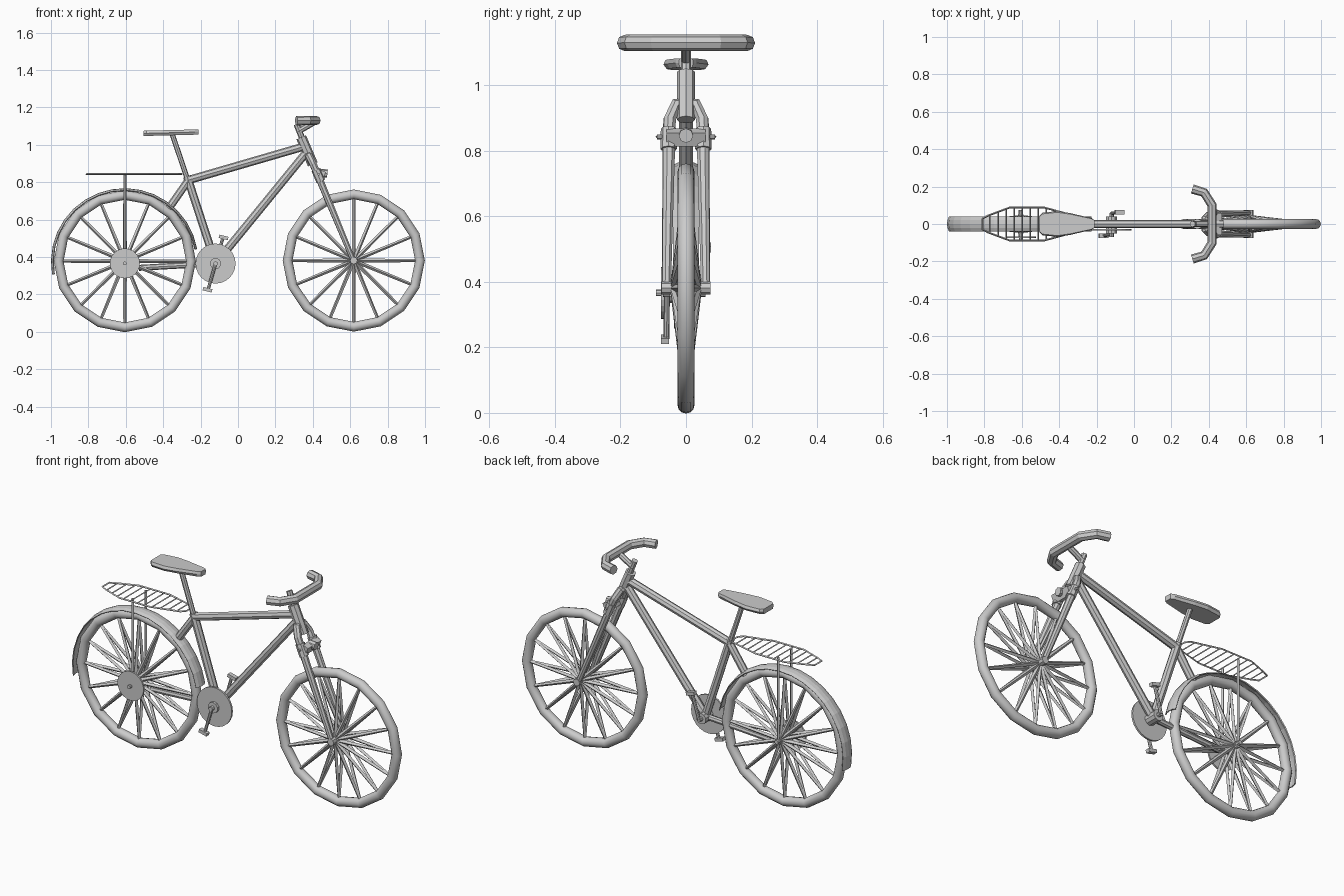
import bpy, bmesh, math
from mathutils import Vector

if "Cube" in bpy.data.objects:
    bpy.data.objects.remove(bpy.data.objects["Cube"])

REAR = Vector((-0.605, 0, 0.378))
FRONT = Vector((0.619, 0, 0.381))
CRANK = Vector((-0.12, 0, 0.365))


def tubes(name, paths, r, res=2, taper=None):
    """One object made of several swept tubes; taper = end radius factor."""
    cu = bpy.data.curves.new(name, 'CURVE')
    cu.dimensions = '3D'
    cu.bevel_depth = r
    cu.bevel_resolution = res
    cu.use_fill_caps = True
    for pts in paths:
        s = cu.splines.new('POLY')
        s.points.add(len(pts) - 1)
        for p, co in zip(s.points, pts):
            p.co = (*co, 1)
        if taper:
            s.points[-1].radius = taper
    ob = bpy.data.objects.new(name, cu)
    bpy.context.collection.objects.link(ob)
    bpy.ops.object.select_all(action='DESELECT')
    bpy.context.view_layer.objects.active = ob
    ob.select_set(True)
    bpy.ops.object.convert(target='MESH')
    for p in bpy.context.object.data.polygons:
        p.use_smooth = False


def both(pts):
    """A path and its mirror across y = 0."""
    return [pts, [(x, -y, z) for x, y, z in pts]]


def disc(name, c, y0, y1, r, n=24):
    bpy.ops.mesh.primitive_cylinder_add(vertices=n, radius=r, depth=abs(y1 - y0),
                                        location=(c[0], (y0 + y1) / 2, c[2]),
                                        rotation=(math.pi / 2, 0, 0))
    bpy.context.object.name = name


def box(name, loc, size, tilt=0):
    bpy.ops.mesh.primitive_cube_add(size=1, location=loc, rotation=(0, tilt, 0))
    ob = bpy.context.object
    ob.name = name
    ob.scale = size


def strip(name, sections):
    """Skin through closed cross-sections with the same point count, capped."""
    bm = bmesh.new()
    rings = [[bm.verts.new(p) for p in sec] for sec in sections]
    n = len(rings[0])
    for a, b in zip(rings, rings[1:]):
        for i in range(n):
            bm.faces.new((a[i], a[(i + 1) % n], b[(i + 1) % n], b[i]))
    bm.faces.new(rings[0])
    bm.faces.new(rings[-1])
    bmesh.ops.recalc_face_normals(bm, faces=bm.faces)
    me = bpy.data.meshes.new(name)
    bm.to_mesh(me)
    bm.free()
    ob = bpy.data.objects.new(name, me)
    bpy.context.collection.objects.link(ob)


# wheels: tyre, spokes from both hub flanges, hub
for label, c in (("rear", REAR), ("front", FRONT)):
    bpy.ops.mesh.primitive_torus_add(major_segments=16, minor_segments=12, major_radius=0.354,
                                     minor_radius=0.026, location=c, rotation=(math.pi / 2, 0, 0))
    bpy.context.object.name = label + "_tyre"
    bpy.ops.object.shade_smooth_by_angle(angle=math.radians(40))
    spokes = []
    for i in range(16):
        a = i * math.pi / 8
        d = Vector((math.cos(a), 0, math.sin(a)))
        for y in (-0.036, 0.036):
            spokes.append([c + d * 0.012 + Vector((0, y, 0)), c + d * 0.34])
    tubes(label + "_spokes", spokes, 0.011, 0, 0.75)
    disc(label + "_hub", c, -0.05, 0.05, 0.016, 10)
    disc(label + "_axle", c, -0.075, 0.075, 0.02 if label == "front" else 0.012, 8)

# rear mudguard: shallow arched strip around the rear tyre
arch = [(-0.04, 0.383), (-0.022, 0.391), (0, 0.394), (0.022, 0.391), (0.04, 0.383),
        (0.036, 0.379), (0.02, 0.386), (0, 0.389), (-0.02, 0.386), (-0.036, 0.379)]
centre = Vector((-0.606, 0, 0.374))
secs = []
for i in range(17):
    a = math.radians(10 + 180 * i / 16)
    secs.append([centre + Vector((r * math.cos(a), y, r * math.sin(a))) for y, r in arch])
strip("mudguard", secs)

# frame
tubes("seat_tube", [[CRANK, (-0.272, 0, 0.83)]], 0.022)
tubes("top_tube", [[(-0.27, 0, 0.81), (0.35, 0, 0.99)]], 0.022)
tubes("down_tube", [[CRANK, (0.37, 0, 0.965)]], 0.022)
tubes("seat_stay", [[(-0.265, 0, 0.81), (-0.37, 0, 0.66)]], 0.021)
tubes("chain_stay", [[CRANK, (-0.53, 0, 0.342)]], 0.016)
tubes("head_tube", [[(0.338, 0, 1.04), (0.4, 0, 0.895)]], 0.028)
tubes("seat_post", [[(-0.265, 0, 0.8), (-0.352, 0, 1.058)]], 0.014)

# saddle: lofted rounded slab, wide at the back
secs = []
for x, w in ((-0.505, 0.045), (-0.49, 0.06), (-0.41, 0.069), (-0.34, 0.058), (-0.23, 0.032), (-0.212, 0.022)):
    top = 1.075 + (x + 0.505) * 0.025
    bot = 1.047 + (x + 0.505) * 0.025
    mid = (top + bot) / 2
    secs.append([(x, -w, mid), (x, -w * 0.85, bot), (x, w * 0.85, bot),
                 (x, w, mid), (x, w * 0.9, top), (x, -w * 0.9, top)])
strip("saddle", secs)

# stem and handlebar
tubes("stem", [[(0.345, 0, 1.03), (0.313, 0, 1.11)], [(0.32, 0, 1.07), (0.42, 0, 1.128)]], 0.016)
half = [(0.312, 0.187, 1.129), (0.375, 0.168, 1.13), (0.418, 0.1, 1.13)]
tubes("handlebar", [half + [(x, -y, z) for x, y, z in reversed(half)]], 0.025)

# fork: arched legs, collars, crown bridge with a front boss
leg = [(0.375, 0, 0.942), (0.38, 0.03, 0.94), (0.402, 0.05, 0.895), (0.43, 0.052, 0.83), (0.619, 0.06, 0.375)]
tubes("fork_legs", both(leg), 0.02, 2, 0.72)
tubes("fork_collars", both([(0.417, 0.052, 0.866), (0.443, 0.053, 0.805)]), 0.025)
box("fork_bridge", (0.445, 0, 0.84), (0.035, 0.12, 0.045), 0.39)
tubes("front_boss", [[(0.44, 0, 0.85), (0.478, 0, 0.846)]], 0.022)
disc("bridge_bolt", (0.432, 0, 0.842), -0.088, 0.088, 0.007, 6)

# drivetrain
SPROCKET = REAR - Vector((0, 0, 0.012))
disc("bottom_bracket", CRANK, -0.05, 0.04, 0.03, 10)
disc("crank_axle", CRANK, -0.07, 0.06, 0.012, 8)
disc("chainring", CRANK, -0.036, -0.026, 0.107)
disc("rear_sprocket", SPROCKET, -0.076, -0.067, 0.08)
disc("rear_axle_end", SPROCKET, -0.092, 0.06, 0.01, 8)
for label, s in (("right", -1), ("left", 1)):
    end = CRANK + Vector((0.04, 0, 0.14)) * s
    tubes(label + "_crank", [[CRANK + Vector((0, s * 0.058, 0)), (end.x, s * 0.06, end.z)]], 0.009)
    box(label + "_pedal", (end.x + s * 0.003, s * 0.064, end.z), (0.05, 0.024, 0.018), 0.25)

# luggage rack: outline, cross bars and two struts
Z = 0.843
side = [(-0.81, 0.03), (-0.78, 0.045), (-0.665, 0.088), (-0.48, 0.088), (-0.32, 0.045), (-0.3, 0.02)]
loop = [(x, y, Z) for x, y in side] + [(x, -y, Z) for x, y in reversed(side)]
tubes("rack_outline", [loop + loop[:1]], 0.005, 0)


def half_width(x):
    for (x0, y0), (x1, y1) in zip(side, side[1:]):
        if x0 <= x <= x1:
            return y0 + (y1 - y0) * (x - x0) / (x1 - x0)


bars = []
for i in range(11):
    x = -0.77 + i * 0.043
    bars.append([(x, -half_width(x), Z), (x, half_width(x), Z)])
tubes("rack_bars", bars, 0.004, 0)
tubes("rack_struts", both([(REAR.x, 0.058, 0.37), (REAR.x, 0.058, Z)]), 0.008, 0)
